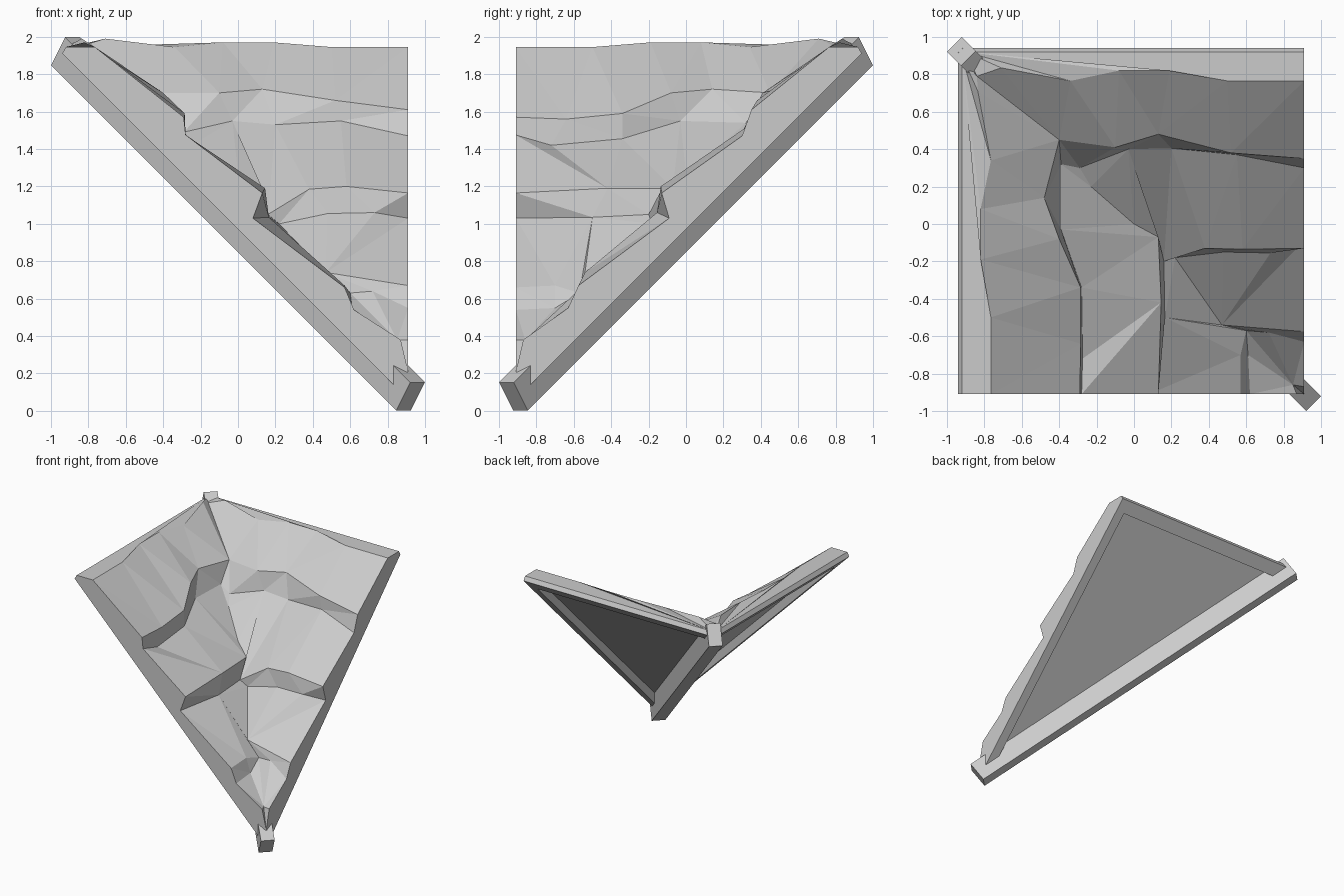
import bpy
import bmesh
from mathutils import Vector, Matrix

default_cube = bpy.data.objects.get("Cube")
if default_cube:
    bpy.data.objects.remove(default_cube, do_unlink=True)

# One plain grey for everything
stone = bpy.data.materials.new("plain_grey")
stone.use_nodes = True
grey = (0.6, 0.6, 0.6, 1.0)
stone.diffuse_color = grey
stone.node_tree.nodes["Principled BSDF"].inputs["Base Color"].default_value = grey

# Valley line where both roof wings meet, from top to bottom
VALLEY = [(-.84, .79, 1.95), (-.4, .45, 1.7), (-.39, .32, 1.54), (-.29, .3, 1.49),
          (-.23, .2, 1.43), (0, 0, 1.27), (.13, -.07, 1.19), (.16, -.2, 1.05),
          (.22, -.18, 1), (.47, -.54, .74), (.6, -.57, .63), (.85, -.86, .38)]

# Uneven ridge shared by both wings: along, up the slope, height
RIDGE = [(-.71, .835, 1.99), (-.34, .765, 1.945), (-.08, .82, 1.97),
         (.19, .82, 1.97), (.5, .765, 1.945), (.91, .765, 1.945)]

EDGE, INNER, BACK = .91, .83, .94      # gable plane, skirt inside, ridge plane
UNDER, PANEL = .97, 1.06               # underside offsets above the slope


def back_map(p):
    return Vector(p)


def left_map(p):
    return Vector((-p[1], -p[0], p[2]))


def zip_strip(add, upper, lower):
    """Fill between two lines with triangles, stepping along the roof."""
    i = j = 0
    while i < len(upper) - 1 or j < len(lower) - 1:
        step_upper = j == len(lower) - 1 or (
            i < len(upper) - 1 and upper[i + 1][0] <= lower[j + 1][0])
        if step_upper:
            add([upper[i], lower[j], upper[i + 1]])
            i += 1
        else:
            add([upper[i], lower[j], lower[j + 1]])
            j += 1


def make_wing(name, to_world, courses):
    """courses: (valley points above lip, lip points, foot valley points, foot points)."""
    bm = bmesh.new()
    verts = {}

    def vert(p):
        co = to_world(p)
        key = tuple(round(c, 4) for c in co)
        if key not in verts:
            verts[key] = bm.verts.new(co)
        return verts[key]

    def add(points):
        corners = list(dict.fromkeys(vert(p) for p in points))
        if len(corners) > 2 and not bm.faces.get(corners):
            bm.faces.new(corners)

    def sloped(u, v, offset):
        return (u, v, v + offset)

    # The mapping swaps the axes, so it is its own inverse
    valley = [tuple(to_world(p)) for p in VALLEY]
    ridge = valley[:1] + RIDGE
    gable = [ridge[-1]]

    # Overlapping courses, each ending in a lip and a riser
    upper = ridge
    for first, last, lip, foot_first, foot_last, foot in courses:
        lip_line = valley[last:last + 1] + lip
        foot_line = valley[foot_first:foot_last + 1] + foot
        zip_strip(add, upper, valley[first:last] + lip_line)
        zip_strip(add, lip_line, foot_line)
        gable += [lip[-1], foot[-1]]
        upper = foot_line

    # Lowest piece and its blunt nose
    toe, nose = (EDGE, -.87, .38), (EDGE, -.91, .21)
    zip_strip(add, upper, [valley[-1], toe])
    add([valley[-1], (.85, -.91, .21), nose, toe])

    # Flat ridge cap with a narrow bevel at the back
    cap = [(-.9, .92, 1.945), (EDGE, .92, 1.945)]
    rim = [sloped(-.92, BACK, UNDER), sloped(EDGE, BACK, UNDER)]
    zip_strip(add, cap, ridge)
    zip_strip(add, rim, cap)

    # Gable wall
    low = sloped(EDGE, -INNER, UNDER)
    add([rim[-1], cap[-1]] + gable + [toe, nose, low])

    # Skirt underside, inner walls and recessed panel
    a, b, c = (INNER, -INNER), (INNER, .86), (-.86, .86)
    inner = [sloped(*p, UNDER) for p in (a, b, c)]
    deep = [sloped(*p, PANEL) for p in (a, b, c)]
    add([rim[1], low, inner[0], inner[1]])
    add([rim[0], rim[1], inner[1], inner[2]])
    for k in range(2):
        add([inner[k], inner[k + 1], deep[k + 1], deep[k]])
    add(deep)

    bmesh.ops.recalc_face_normals(bm, faces=bm.faces)
    # Turn the shell so that the cap faces upward
    bm.faces.ensure_lookup_table()
    if bm.faces[0].normal.z < 0:
        bmesh.ops.reverse_faces(bm, faces=bm.faces)
    bmesh.ops.triangulate(bm, faces=[f for f in bm.faces if len(f.verts) > 4])
    finish(name, bm)


def finish(name, bm):
    mesh = bpy.data.meshes.new(name)
    bm.to_mesh(mesh)
    bm.free()
    mesh.materials.append(stone)
    bpy.context.collection.objects.link(bpy.data.objects.new(name, mesh))


# Wing rising to the back
make_wing("back_wing", back_map, [
    (1, 1, [(-.1, .41, 1.7), (.13, .48, 1.72), (.52, .38, 1.66), (.91, .35, 1.61)],
     2, 3, [(-.03, .4, 1.55), (.2, .405, 1.53), (.55, .37, 1.55), (.91, .3, 1.47)]),
    (4, 7, [(.38, -.13, 1.185), (.58, -.135, 1.2), (.91, -.13, 1.165)],
     8, 8, [(.48, -.15, 1.055), (.73, -.155, 1.06), (.91, -.09, 1.03)]),
    (9, 9, [(.91, -.575, .67)],
     10, 10, [(.72, -.58, .64), (.91, -.63, .55)]),
])

# Wing rising to the right-hand side, same layout turned about the valley
make_wing("side_wing", left_map, [
    (1, 1, [(-.14, .48, 1.72), (.08, .4, 1.7), (.34, .285, 1.59), (.64, .285, 1.56),
            (.91, .29, 1.57)],
     2, 2, [(.03, .39, 1.55), (.34, .28, 1.455), (.72, .275, 1.42), (.91, .28, 1.475)]),
    (3, 6, [(.42, -.145, 1.19), (.91, -.13, 1.165)],
     7, 7, [(.5, -.165, 1.035), (.91, -.08, 1.03)]),
    (8, 10, [(.7, -.57, .67), (.91, -.57, .66)],
     10, 10, [(.7, -.61, .55), (.91, -.62, .54)]),
])

# Valley beam running diagonally under the joint
along = Vector((1, -1, -1)).normalized()
across = Vector((1, 1, 0)).normalized()
up = along.cross(across) * -1
if up.z < 0:
    up.negate()
turn = Matrix((along, across, up)).transposed().to_4x4()
size = Matrix.Diagonal((3.196, .11, .184, 1))
bm = bmesh.new()
bmesh.ops.create_cube(bm, size=1, matrix=Matrix.Translation((0, 0, 1)) @ turn @ size)
bmesh.ops.recalc_face_normals(bm, faces=bm.faces)
finish("valley_beam", bm)
